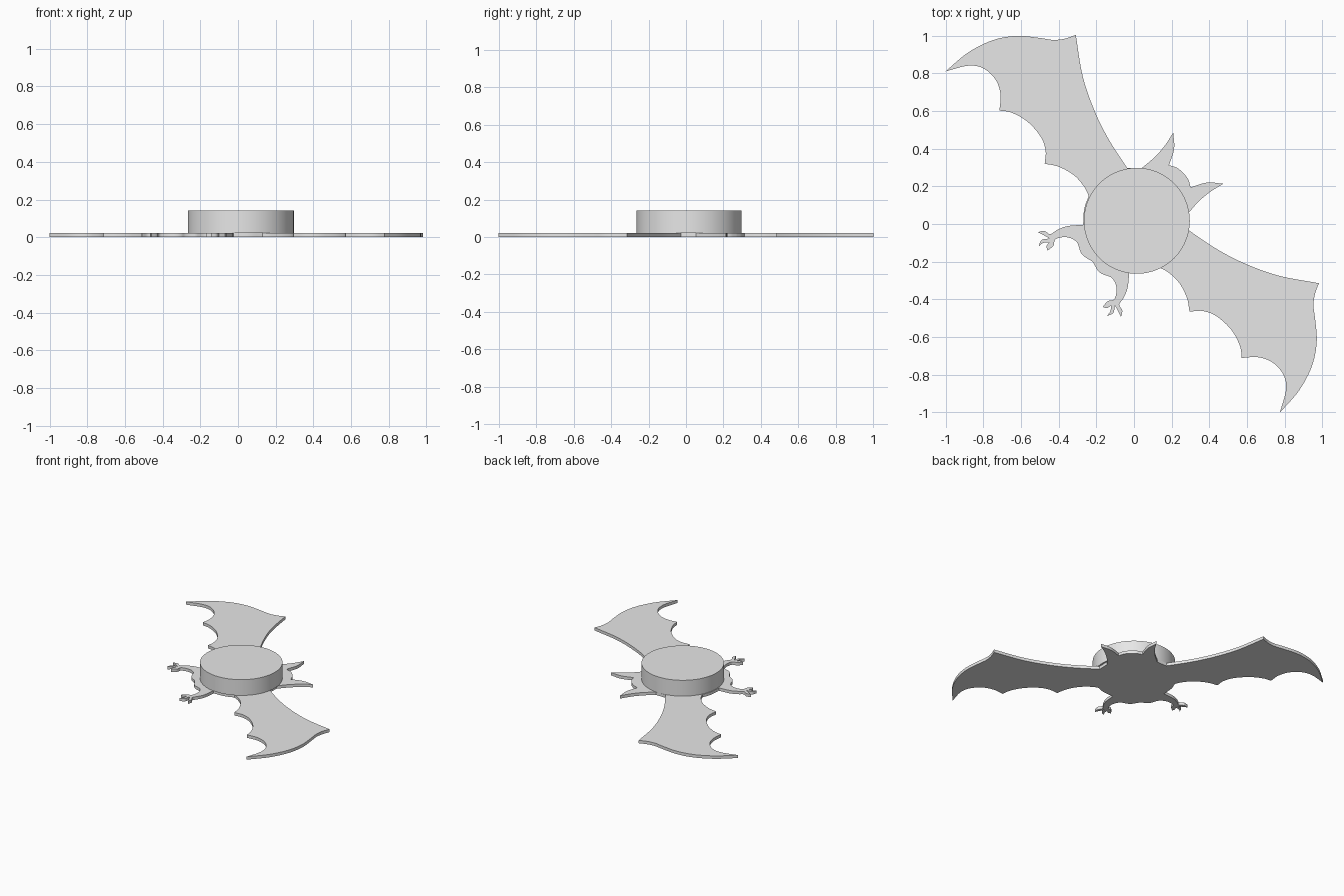
import bpy, bmesh, math
from mathutils import Vector

if "Cube" in bpy.data.objects:
    bpy.data.objects.remove(bpy.data.objects["Cube"])

PLATE_TOP, DISC_TOP = 0.022, 0.141
CENTRE = Vector((0.015, 0.017))
AXIS_POINT = Vector((0.01, 0.025))      # line of symmetry of the bat
AXIS_DIR = Vector((math.cos(math.radians(44.4)), math.sin(math.radians(44.4))))

grey = bpy.data.materials.new("grey")
grey.diffuse_color = (0.8, 0.8, 0.8, 1)
grey.use_nodes = True
grey.node_tree.nodes["Principled BSDF"].inputs["Base Color"].default_value = grey.diffuse_color


def smooth_run(points, steps=6):
    """Catmull-Rom curve through one run of points; the ends stay sharp."""
    p = [Vector(q) for q in points]
    p = [2 * p[0] - p[1]] + p + [2 * p[-1] - p[-2]]
    out = []
    for a, b, c, d in zip(p, p[1:], p[2:], p[3:]):
        for i in range(steps):
            t = i / steps
            out.append(0.5 * (2 * b + (c - a) * t + (2 * a - 5 * b + 4 * c - d) * t * t
                              + (3 * b - a - 3 * c + d) * t ** 3))
    return out + [p[-2]]


def reflect(p):
    d = p - AXIS_POINT
    return AXIS_POINT + 2 * d.dot(AXIS_DIR) * AXIS_DIR - d


# Half of the silhouette, from crown to belly, one run per edge between corners
ear = [
    [(0.261, 0.272), (0.228, 0.298), (0.186, 0.312)],
    [(0.186, 0.312), (0.213, 0.40), (0.208, 0.485)],
    [(0.208, 0.485), (0.165, 0.418), (0.112, 0.357), (0.043, 0.298)],
]
wing = [
    [(-0.037, 0.298), (-0.133, 0.447), (-0.208, 0.597), (-0.272, 0.783), (-0.309, 1.003)],
    [(-0.309, 1.003), (-0.368, 0.983), (-0.43, 0.977), (-0.506, 0.988), (-0.623, 0.998),
     (-0.75, 0.975), (-0.88, 0.91), (-1.0, 0.81)],
    [(-1.0, 0.81), (-0.88, 0.84), (-0.80, 0.826), (-0.735, 0.767), (-0.708, 0.687), (-0.714, 0.602)],
    [(-0.714, 0.602), (-0.65, 0.591), (-0.565, 0.543), (-0.495, 0.463), (-0.469, 0.389), (-0.474, 0.32)],
    [(-0.474, 0.32), (-0.40, 0.304), (-0.32, 0.26), (-0.266, 0.20), (-0.24, 0.149)],
]
leg = [
    [(-0.24, 0.149), (-0.264, 0.08), (-0.27, -0.004)],
    [(-0.27, -0.004), (-0.357, -0.012), (-0.41, -0.033), (-0.445, -0.054), (-0.475, -0.037), (-0.511, -0.043)],
    [(-0.511, -0.043), (-0.478, -0.06), (-0.448, -0.077)],
    [(-0.448, -0.077), (-0.49, -0.085), (-0.506, -0.118)],
    [(-0.506, -0.118), (-0.48, -0.10), (-0.45, -0.098)],
    [(-0.45, -0.098), (-0.464, -0.118), (-0.459, -0.142)],
    [(-0.459, -0.142), (-0.428, -0.115), (-0.415, -0.08), (-0.357, -0.07), (-0.304, -0.096),
     (-0.277, -0.16), (-0.22, -0.2)],
]


def make_object(name, bm):
    bmesh.ops.recalc_face_normals(bm, faces=bm.faces)
    mesh = bpy.data.meshes.new(name)
    bm.to_mesh(mesh)
    bm.free()
    mesh.materials.append(grey)
    ob = bpy.data.objects.new(name, mesh)
    bpy.context.collection.objects.link(ob)
    bpy.ops.object.select_all(action='DESELECT')
    ob.select_set(True)
    bpy.context.view_layer.objects.active = ob
    bpy.ops.object.shade_smooth_by_angle(angle=math.radians(30))


def extrude_outline(name, points, z0, z1):
    bm = bmesh.new()
    face = bm.faces.new([bm.verts.new((p.x, p.y, z0)) for p in points])
    top = bmesh.ops.extrude_face_region(bm, geom=[face], use_keep_orig=True)["geom"]
    bmesh.ops.translate(bm, vec=(0, 0, z1 - z0),
                        verts=[g for g in top if isinstance(g, bmesh.types.BMVert)])
    make_object(name, bm)


# Flat bat silhouette: half outline plus its reflection
half = []
for run in ear + wing + leg:
    for p in smooth_run(run):
        if not half or (p - half[-1]).length > 1e-4:
            half.append(p)
other = [reflect(p) for p in half[1:-1]]
extrude_outline("bat_plate", half + other[::-1], 0, PLATE_TOP)

# Round disc standing on the body
ring = [CENTRE + 0.281 * Vector((math.cos(a), math.sin(a)))
        for a in (i * math.tau / 96 for i in range(96))]
extrude_outline("body_disc", ring, PLATE_TOP, DISC_TOP)
